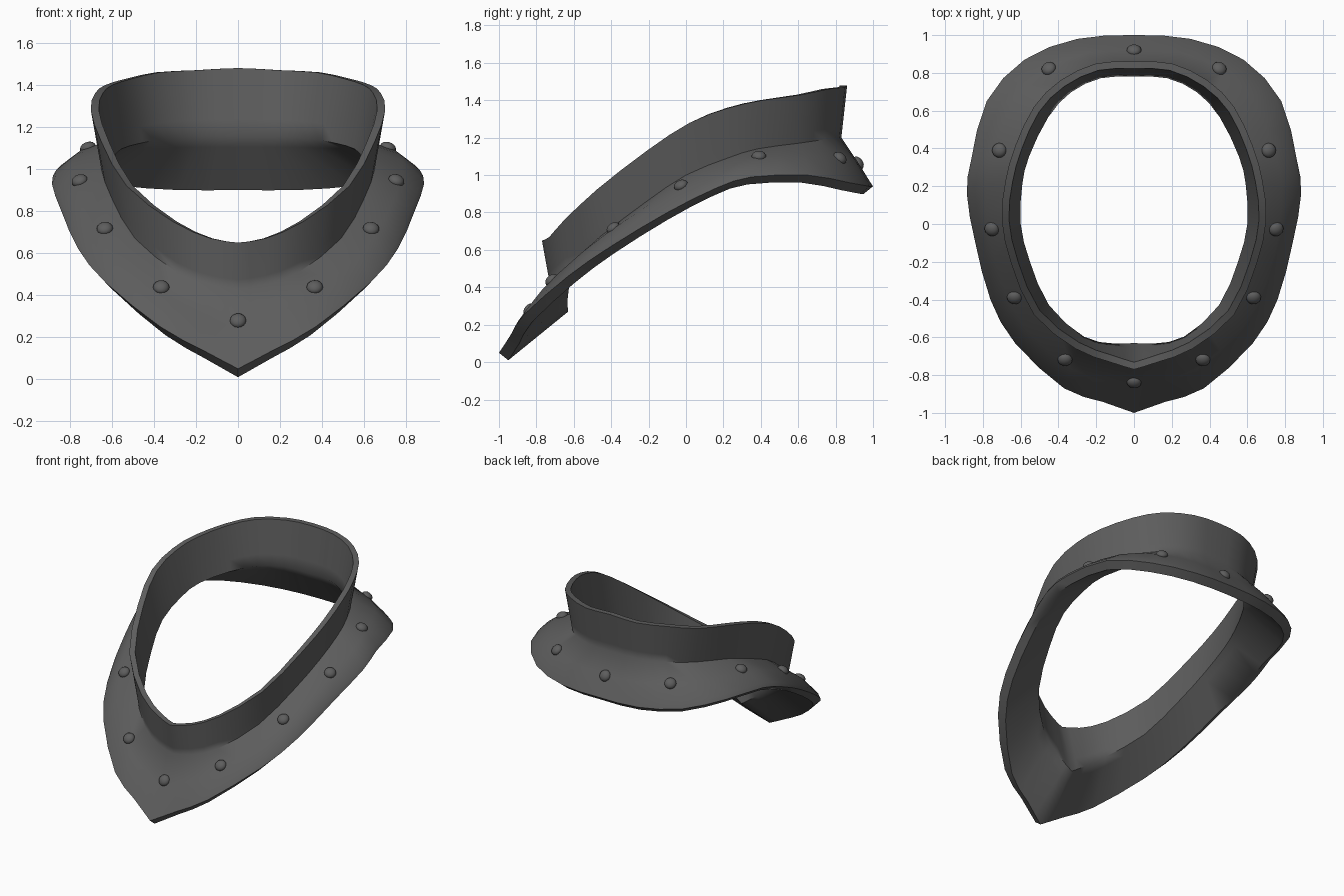
import bpy, bmesh, math
from mathutils import Vector
from mathutils.bvhtree import BVHTree

cube = bpy.data.objects.get("Cube")
if cube:
    bpy.data.objects.remove(cube, do_unlink=True)

# One dark metal colour for everything
metal = bpy.data.materials.new("dark_grey_metal")
metal.use_nodes = True
grey = (0.11, 0.11, 0.11, 1.0)
metal.diffuse_color = grey
shader = next(n for n in metal.node_tree.nodes if n.type == "BSDF_PRINCIPLED")
shader.inputs["Base Color"].default_value = grey


def finish(name, bm, angle):
    """Turn a bmesh into a smooth shaded object made of the metal."""
    bmesh.ops.recalc_face_normals(bm, faces=bm.faces[:])
    mesh = bpy.data.meshes.new(name)
    bm.to_mesh(mesh)
    mesh.materials.append(metal)
    obj = bpy.data.objects.new(name, mesh)
    bpy.context.scene.collection.objects.link(obj)
    bpy.ops.object.select_all(action="DESELECT")
    obj.select_set(True)
    bpy.context.view_layer.objects.active = obj
    bpy.ops.object.shade_smooth_by_angle(angle=math.radians(angle))
    return obj


# Half of the collar from front to back: rim, neck crease and flange edge
stations = [
    ((0, -.77, .65), (0, -.73, .43), (0, -1, .05)),
    ((.13, -.73, .67), (.13, -.71, .45), (.17, -.94, .14)),
    ((.31, -.66, .75), (.29, -.64, .51), (.37, -.87, .25)),
    ((.53, -.48, .92), (.49, -.46, .67), (.63, -.63, .46)),
    ((.65, -.21, 1.13), (.6, -.21, .86), (.76, -.4, .62)),
    ((.7, .02, 1.28), (.65, 0, 1), (.84, -.1, .8)),
    ((.68, .23, 1.36), (.64, .22, 1.09), (.885, .16, .93)),
    ((.63, .41, 1.4), (.6, .38, 1.14), (.86, .35, .99)),
    ((.53, .62, 1.43), (.49, .6, 1.17), (.78, .65, 1)),
    ((.39, .76, 1.46), (.36, .74, 1.19), (.58, .87, .96)),
    ((.2, .85, 1.47), (.19, .82, 1.2), (.3, .98, .94)),
    ((0, .86, 1.48), (0, .83, 1.2), (0, 1, .94)),
]
# The throat is reinforced behind the front point: inward depth, drop
thickness = {0: (.1, .16), 1: (.08, .1)}


def section(station, index):
    """Closed cross-section: outside surface, then the inside surface."""
    rim, crease, edge = (Vector(p) for p in station)
    out = Vector((crease.x, crease.y * 0.8, 0)).normalized()
    up = Vector((0, 0, 1))
    depth, drop = thickness.get(index, (.05, .045))
    bulge = (out * 0.6 + up * 0.8) * 0.035 * abs(out.x)
    crease_in = crease - out * depth - up * drop
    edge_in = edge - out * 0.05 - up * 0.04
    rim_in = rim - out * 0.038
    return [rim, rim.lerp(crease, 0.8), crease,
            crease.lerp(edge, 0.5) + bulge,
            crease.lerp(edge, 0.9) + bulge * 0.5,
            edge, edge_in,
            edge_in.lerp(crease_in, 0.8), crease_in,
            crease_in.lerp(rim_in, 0.25), rim_in]


def mirror(sec):
    return [Vector((-p.x, p.y, p.z)) for p in sec]


def between(a, b, c, d):
    """Point halfway from b to c on a smooth curve through all four."""
    return (b + c) * 0.5625 - (a + d) * 0.0625


# Round the outline, keeping the point at the front
half = [section(s, i) for i, s in enumerate(stations)]
padded = [half[0]] + half + [mirror(half[-2])]
smooth = []
for a, b, c, d in zip(padded, padded[1:], padded[2:], padded[3:]):
    smooth += [b, [between(*points) for points in zip(a, b, c, d)]]
smooth.append(half[-1])
sections = smooth + [mirror(sec) for sec in smooth[-2:0:-1]]

# Collar shell
bm = bmesh.new()
rings = [[bm.verts.new(p) for p in sec] for sec in sections]
for i, ring in enumerate(rings):
    following = rings[(i + 1) % len(rings)]
    for j in range(len(ring)):
        k = (j + 1) % len(ring)
        bm.faces.new((ring[j], ring[k], following[k], following[j]))
collar = finish("collar", bm, 62)
surface = BVHTree.FromBMesh(bm)
bm.free()

# Domed rivets around the flange
spots = [(0, -.84, .28), (.365, -.72, .44), (.635, -.4, .73),
         (.755, -.03, .95), (.72, .39, 1.12), (.455, .83, 1.1), (0, .93, 1.07)]
spots += [(-x, y, z) for x, y, z in spots if x]
for number, spot in enumerate(spots):
    point, normal, face, distance = surface.find_nearest(Vector(spot))
    bm = bmesh.new()
    bmesh.ops.create_uvsphere(bm, u_segments=16, v_segments=10, radius=0.039)
    bmesh.ops.scale(bm, vec=(1, 1, 0.7), verts=bm.verts[:])
    rivet = finish(f"rivet_{number + 1}", bm, 60)
    bm.free()
    rivet.location = point
    rivet.rotation_euler = normal.to_track_quat("Z", "Y").to_euler()
